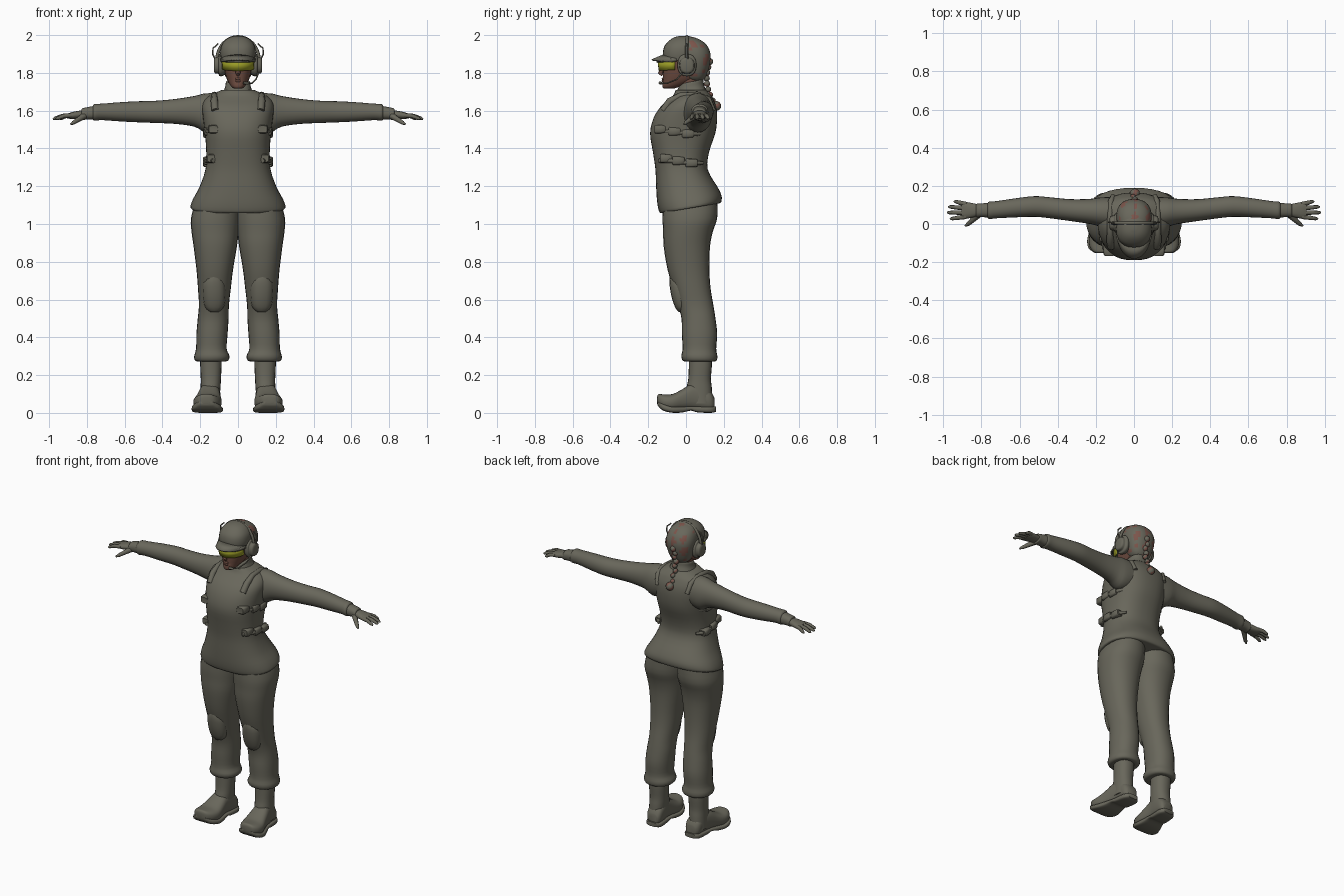
import bpy, bmesh, math
from mathutils import Vector


def material(name, rgb):
    m = bpy.data.materials.new(name)
    m.diffuse_color = (*rgb, 1)
    return m


OLIVE = material("olive cloth", (0.14, 0.135, 0.105))
SKIN = material("brown skin", (0.15, 0.07, 0.05))
LENS = material("yellow lens", (0.33, 0.34, 0.02))
RED = material("reddish hair", (0.2, 0.09, 0.07))


def finish(name, bm, mats, angle=50):
    bmesh.ops.recalc_face_normals(bm, faces=bm.faces)
    me = bpy.data.meshes.new(name)
    bm.to_mesh(me)
    bm.free()
    ob = bpy.data.objects.new(name, me)
    bpy.context.collection.objects.link(ob)
    for m in mats:
        me.materials.append(m)
    bpy.ops.object.select_all(action='DESELECT')
    ob.select_set(True)
    bpy.context.view_layer.objects.active = ob
    bpy.ops.object.shade_smooth_by_angle(angle=math.radians(angle))
    return ob


def smooth_rows(rows, steps):
    out = []
    for i in range(len(rows) - 1):
        p = [rows[max(0, min(len(rows) - 1, i + k))] for k in (-1, 0, 1, 2)]
        for s in range(steps):
            t = s / steps
            out.append([b + .5 * t * (c - a + t * (2 * a - 5 * b + 4 * c - d + t * (3 * (b - c) + d - a)))
                        for a, b, c, d in zip(*p)])
    return out + [list(rows[-1])]


def loft(name, axis, rows, mats=(OLIVE,), n=24, power=2.3, steps=3, side=1, warp=None, paint=None):
    """Rows are (station, a_min, a_max, b_min, b_max): bounding boxes of rounded sections."""
    bm = bmesh.new()
    rings = []
    for t, a0, a1, b0, b1 in smooth_rows(rows, steps):
        ring = []
        for k in range(n):
            c, s = math.cos(2 * math.pi * k / n), math.sin(2 * math.pi * k / n)
            a = (a0 + a1) / 2 + (a1 - a0) / 2 * math.copysign(abs(c) ** (2 / power), c)
            b = (b0 + b1) / 2 + (b1 - b0) / 2 * math.copysign(abs(s) ** (2 / power), s)
            v = Vector({'x': (t, a, b), 'y': (a, t, b), 'z': (a, b, t)}[axis])
            if warp:
                v = warp(v)
            v.x *= side
            ring.append(bm.verts.new(v))
        rings.append(ring)
    for r, q in zip(rings, rings[1:]):
        for k in range(n):
            bm.faces.new((r[k], r[(k + 1) % n], q[(k + 1) % n], q[k]))
    bm.faces.new(rings[0])
    bm.faces.new(rings[-1])
    if paint:
        for f in bm.faces:
            f.material_index = paint(f.calc_center_median())
    return finish(name, bm, mats)


def tube(name, pts, mat=OLIVE, side=1, res=2):
    """Points are (x, y, z, radius)."""
    cu = bpy.data.curves.new(name, 'CURVE')
    cu.dimensions, cu.bevel_depth, cu.bevel_resolution, cu.use_fill_caps = '3D', 1, res, True
    sp = cu.splines.new('POLY')
    sp.points.add(len(pts) - 1)
    for p, (x, y, z, r) in zip(sp.points, pts):
        p.co, p.radius = (x * side, y, z, 1), r
    ob = bpy.data.objects.new(name, cu)
    bpy.context.collection.objects.link(ob)
    cu.materials.append(mat)
    bpy.ops.object.select_all(action='DESELECT')
    ob.select_set(True)
    bpy.context.view_layer.objects.active = ob
    bpy.ops.object.convert(target='MESH')
    bpy.ops.object.shade_smooth_by_angle(angle=math.radians(60))


def arc_plate(name, inner, outer, span, droop, mat, thick):
    """Curved strip between two elliptical arcs (rx, y centre, ry, z)."""
    bm = bmesh.new()
    cols = []
    for k in range(17):
        a = math.radians(span) * (k / 8 - 1)
        cols.append([bm.verts.new((rx * math.sin(a), cy - ry * math.cos(a), z - droop * (1 - math.cos(a))))
                     for rx, cy, ry, z in (inner, outer)])
    for p, q in zip(cols, cols[1:]):
        bm.faces.new((p[0], q[0], q[1], p[1]))
    ob = finish(name, bm, [mat])
    ob.modifiers.new("thickness", 'SOLIDIFY').thickness = thick


# Jacket: the hem rises toward the back
def hem(v):
    v.z += 0.17 * v.y * max(0, min(1, (1.22 - v.z) / .12))
    return v


loft("jacket", 'z', [
    (1.08, -.235, .235, -.125, .17), (1.085, -.252, .252, -.14, .187), (1.13, -.238, .238, -.152, .187),
    (1.20, -.202, .202, -.158, .162), (1.29, -.172, .172, -.162, .115), (1.38, -.168, .168, -.175, .122),
    (1.48, -.175, .175, -.19, .155), (1.56, -.185, .185, -.172, .165), (1.62, -.19, .19, -.135, .16),
    (1.66, -.175, .175, -.09, .145), (1.685, -.14, .14, -.065, .13), (1.71, -.085, .085, -.055, .105)],
    n=40, power=2.4, warp=hem)
loft("collar", 'z', [(1.66, -.11, .11, -.075, .12), (1.70, -.082, .082, -.055, .105), (1.73, -.068, .068, -.045, .095),
                     (1.755, -.064, .064, -.03, .092), (1.758, -.055, .055, -.02, .085)], warp=lambda v: v + Vector((0, 0, .2 * (v.y - .05))))

for side, tag in ((-1, "right"), (1, "left")):
    # Sleeve and cuff
    loft(tag + "_sleeve", 'x', [
        (.09, -.03, .14, 1.50, 1.69), (.17, -.015, .14, 1.485, 1.692), (.23, .0, .132, 1.515, 1.678),
        (.33, .015, .13, 1.53, 1.662), (.44, .03, .14, 1.535, 1.652), (.52, .038, .146, 1.538, 1.65),
        (.62, .035, .135, 1.543, 1.645), (.72, .03, .12, 1.55, 1.637), (.76, .026, .117, 1.547, 1.635),
        (.77, .04, .105, 1.56, 1.62)], side=side, power=2.1)
    loft(tag + "_cuff", 'x', [(.755, .034, .112, 1.552, 1.626), (.80, .036, .108, 1.553, 1.618),
                              (.825, .036, .106, 1.55, 1.612), (.828, .05, .095, 1.56, 1.602)], side=side)
    # Hand with fanned fingers
    loft(tag + "_palm", 'x', [(.80, .045, .10, 1.562, 1.602), (.84, .036, .108, 1.558, 1.6),
                              (.88, .028, .115, 1.556, 1.592), (.905, .03, .113, 1.56, 1.584)], side=side, n=16)
    for i, (y0, y1, x1) in enumerate(((.038, .028, .965), (.06, .06, .98), (.083, .09, .975), (.104, .118, .945))):
        tube(f"{tag}_finger_{i + 1}", [(.88, y0, 1.575, .012), (.88 + (x1 - .88) * .5, (y0 + y1) / 2, 1.572, .0115),
                                       (x1 - .01, y1, 1.559, .009), (x1, y1, 1.555, .004)], side=side)
    tube(tag + "_thumb", [(.815, .05, 1.572, .018), (.845, .022, 1.553, .014), (.87, .0, 1.537, .011),
                          (.885, -.01, 1.528, .005)], side=side)
    # Trouser leg with gathered hem
    loft(tag + "_trouser_leg", 'z', [
        (.272, .085, .195, .01, .135), (.275, .055, .225, -.015, .16), (.30, .045, .232, -.025, .166),
        (.34, .06, .222, -.018, .16), (.42, .055, .22, -.022, .165), (.5, .05, .213, -.024, .156),
        (.57, .048, .207, -.042, .145), (.66, .038, .212, -.068, .13), (.76, .026, .22, -.098, .124),
        (.88, .006, .235, -.118, .127), (.96, -.004, .246, -.121, .142), (1.03, -.012, .249, -.124, .165),
        (1.12, -.01, .225, -.12, .165)], side=side, power=2.2)
    loft(tag + "_knee_pad", 'z', [(.535, .10, .15, -.04, .0), (.56, .075, .175, -.058, .02), (.62, .065, .187, -.078, .03),
                                  (.69, .07, .185, -.088, .02), (.73, .10, .155, -.085, .0)], side=side, n=16)
    # Boot: shaft, upturned foot and sole
    loft(tag + "_boot_shaft", 'z', [(.05, .10, .20, .0, .14), (.13, .093, .198, .003, .137), (.18, .09, .197, .012, .132),
                                    (.25, .087, .20, .015, .137), (.30, .087, .2, .015, .137)], side=side, n=20)

    def toe_out(v):
        v.x += -.10 * (v.y - .05)
        return v
    loft(tag + "_boot_foot", 'y', [
        (-.153, .13, .17, .05, .085), (-.145, .105, .195, .035, .099), (-.115, .083, .217, .019, .098),
        (-.07, .075, .223, .012, .1), (-.02, .083, .213, .014, .125), (.03, .093, .205, .016, .155),
        (.08, .095, .2, .012, .15), (.13, .1, .198, .012, .115), (.15, .115, .182, .018, .08)],
        side=side, power=2.6, warp=toe_out)
    loft(tag + "_boot_sole", 'y', [
        (-.152, .115, .185, .042, .062), (-.125, .078, .222, .014, .05), (-.075, .067, .232, .001, .034),
        (-.02, .078, .218, .002, .034), (.025, .088, .207, .012, .034), (.06, .09, .205, .003, .034),
        (.13, .094, .203, .0, .034), (.158, .115, .185, .006, .034)], side=side, power=4, warp=toe_out)
    # Side pouches and straps of the vest
    for z, ys in ((1.335, (-.105, -.04, .03)), (1.49, (-.135, -.06, .01))):
        for i, y in enumerate(ys):
            x = .152 - max(0, -y - .05) * .3
            dz = z - .012 * i + .012
            loft(f"{tag}_pouch_{i + 1}", 'y', [
                (y - .031, x - .02, x + .022, dz - .014, dz + .014), (y - .026, x - .02, x + .032, dz - .023, dz + .023),
                (y + .026, x - .02, x + .034, dz - .02, dz + .02), (y + .031, x - .02, x + .024, dz - .012, dz + .012)],
                side=side, n=16, power=4, steps=2)
        tube(tag + "_vest_strap", [(.13, -.14, z, .012), (.165, -.08, z, .012), (.172, .0, z - .01, .012),
                                   (.16, .06, z - .012, .012), (.135, .09, z - .012, .008)], side=side)
    tube(tag + "_shoulder_strap", [(.12, -.12, 1.60, .02), (.125, -.085, 1.65, .02), (.125, -.03, 1.68, .016),
                                   (.125, .06, 1.685, .016), (.12, .12, 1.66, .016), (.11, .145, 1.60, .014)], side=side)
    # Ear cup and frame wire
    loft(tag + "_ear_cup", 'x', [(.07, -.035, .045, 1.79, 1.89), (.088, -.045, .055, 1.782, 1.9), (.10, -.043, .053, 1.785, 1.897),
                                 (.104, -.035, .045, 1.795, 1.885), (.122, -.032, .042, 1.798, 1.88),
                                 (.128, -.02, .03, 1.81, 1.868)], side=side, n=20)
    tube(tag + "_ear_wire", [(.115, .01, 1.86, .004), (.134, .01, 1.90, .004), (.132, .01, 1.93, .004),
                             (.105, .005, 1.955, .004)], side=side)

# Head: face, nose, neck
loft("face", 'z', [(1.718, -.022, .022, -.118, -.06), (1.728, -.036, .036, -.125, -.03), (1.76, -.056, .056, -.122, .05),
                   (1.80, -.069, .069, -.122, .085), (1.85, -.076, .076, -.118, .1), (1.90, -.076, .076, -.105, .1)],
     (SKIN,))
loft("neck", 'z', [(1.66, -.055, .055, -.03, .08), (1.80, -.052, .052, -.04, .08)], (SKIN,))
tube("nose", [(0, -.118, 1.835, .009), (0, -.136, 1.80, .013), (0, -.125, 1.787, .007)], SKIN)
for z in (1.757, 1.768):
    tube("lip", [(-.024, -.113, z, .003), (0, -.122, z, .007), (.024, -.113, z, .003)], SKIN)
arc_plate("goggle_lens", (.076, -.045, .091, 1.812), (.08, -.045, .098, 1.862), 82, -.006, LENS, .008)
arc_plate("goggle_frame", (.08, -.045, .098, 1.856), (.083, -.045, .099, 1.872), 88, -.006, OLIVE, .012)


# Hair with scattered reddish locks, and the cap over it
def locks(c):
    return int(c.y > .02 and math.sin(95 * c.x + 1) + math.sin(80 * c.z + 40 * c.x) + math.sin(70 * c.y) > 1.15)


loft("hair", 'z', [(1.755, -.04, .04, .02, .085), (1.78, -.066, .066, -.01, .105), (1.84, -.086, .086, -.03, .125),
                   (1.90, -.092, .092, -.05, .13), (1.95, -.08, .08, -.06, .108), (1.98, -.052, .052, -.05, .065),
                   (1.992, -.015, .015, -.02, .025)], (OLIVE, RED), n=36, paint=locks)
loft("cap", 'z', [(1.865, -.088, .088, -.118, .06), (1.90, -.094, .094, -.123, .07), (1.94, -.09, .09, -.115, .07),
                  (1.97, -.071, .071, -.09, .055), (1.988, -.045, .045, -.062, .035), (1.996, -.012, .012, -.03, .01)])
arc_plate("cap_brim", (.09, -.03, .09, 1.898), (.092, -.045, .137, 1.872), 78, .018, OLIVE, .008)

# Braid down the back with a tuft
for i in range(9):
    t = i / 8
    bm = bmesh.new()
    bmesh.ops.create_uvsphere(bm, u_segments=12, v_segments=8, radius=.019 - .005 * t if i < 8 else .026)
    bmesh.ops.translate(bm, verts=bm.verts, vec=(.005 * (-1) ** i, .125 - .09 * t + .125 * t * t, 1.86 - .235 * t))
    for f in bm.faces:
        c = f.calc_center_median()
        f.material_index = int(math.sin(150 * c.x + 130 * c.z) > .45)
    finish("braid_lock", bm, [OLIVE, RED])

# Headset band and microphone
tube("headband", [(.112 * math.cos(a), .005, 1.865 + .126 * math.sin(a), .009)
                  for a in (math.pi * k / 20 for k in range(21))])
tube("microphone_boom", [(.108, -.02, 1.80, .005), (.095, -.05, 1.765, .004), (.075, -.10, 1.745, .004), (.05, -.13, 1.745, .004)])
tube("microphone", [(.055, -.128, 1.745, .007), (.03, -.138, 1.747, .008)])
